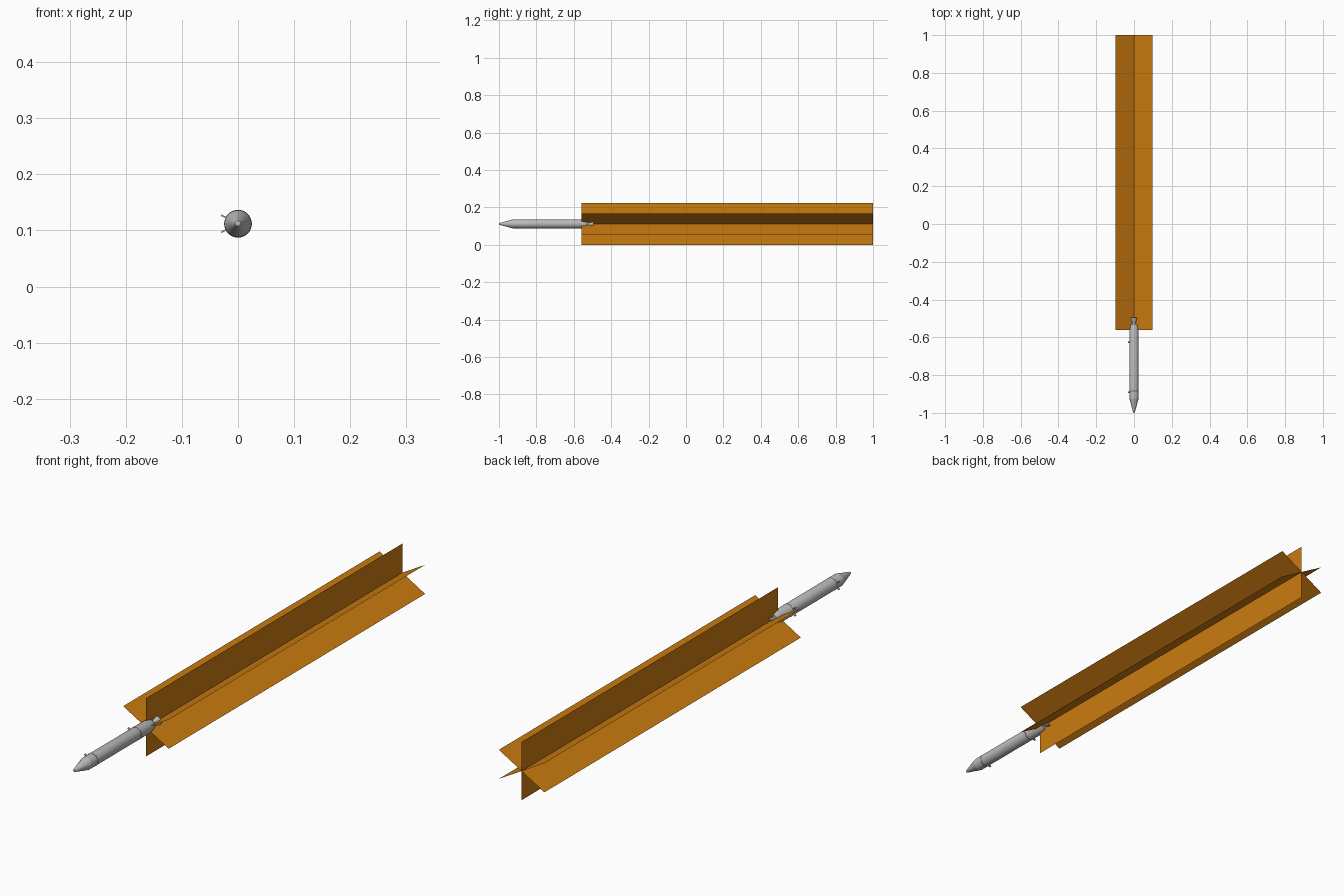
import bpy, bmesh, math
from mathutils import Matrix, Vector

if "Cube" in bpy.data.objects:
    bpy.data.objects.remove(bpy.data.objects["Cube"])

AXIS_Z = 0.112


def material(name, colour):
    m = bpy.data.materials.new(name)
    m.use_nodes = True
    m.diffuse_color = colour
    m.node_tree.nodes["Principled BSDF"].inputs["Base Color"].default_value = colour
    return m


orange = material("flame orange", (0.6, 0.2, 0.005, 1))
grey = material("hull grey", (0.5, 0.5, 0.5, 1))


def add(name, bm, mat):
    bmesh.ops.translate(bm, verts=bm.verts, vec=(0, 0, AXIS_Z))
    me = bpy.data.meshes.new(name)
    bm.to_mesh(me)
    bm.free()
    me.materials.append(mat)
    ob = bpy.data.objects.new(name, me)
    bpy.context.collection.objects.link(ob)
    return ob


def lathe(name, profile, mat, sides=32):
    """Spin a (y, radius) profile around the long axis."""
    bm = bmesh.new()
    vs = [bm.verts.new((r, y, 0)) for y, r in profile]
    es = [bm.edges.new(pair) for pair in zip(vs, vs[1:])]
    bmesh.ops.spin(bm, geom=vs + es, cent=(0, 0, 0), axis=(0, 1, 0),
                   angle=math.tau, steps=sides, use_merge=True)
    bmesh.ops.remove_doubles(bm, verts=bm.verts, dist=0.0001)
    bmesh.ops.recalc_face_normals(bm, faces=bm.faces)
    ob = add(name, bm, mat)
    bpy.ops.object.select_all(action="DESELECT")
    ob.select_set(True)
    bpy.context.view_layer.objects.active = ob
    bpy.ops.object.shade_smooth_by_angle(angle=math.radians(25))
    return ob


# Hull: pointed nose, straight tube, closed tail
lathe("nose_cone", [(-1, 0), (-0.996, 0.005), (-0.925, 0.024)], grey)
lathe("body_tube", [(-0.925, 0.024), (-0.55, 0.024), (-0.53, 0.018), (-0.53, 0)], grey)

# Thin joint bands
for name, y in (("front_band", -0.885), ("rear_band", -0.62)):
    lathe(name, [(y - 0.003, 0.024), (y - 0.002, 0.0247),
                 (y + 0.002, 0.0247), (y + 0.003, 0.024)], grey)

# Flared engine bell
lathe("engine_bell", [(-0.54, 0.010), (-0.525, 0.009), (-0.51, 0.015), (-0.495, 0.020),
                      (-0.51, 0.013), (-0.52, 0)], grey)

# Small lugs on one side of the hull
for place, y in (("front", -0.89), ("rear", -0.625)):
    for level, deg in (("upper", 153), ("lower", 207)):
        bm = bmesh.new()
        bmesh.ops.create_cube(bm, size=1)
        a = math.radians(deg)
        pos = Vector((math.cos(a), 0, math.sin(a))) * 0.028
        pos.y = y
        bmesh.ops.transform(bm, verts=bm.verts,
                            matrix=Matrix.Translation(pos) @ Matrix.Rotation(-a, 4, "Y")
                            @ Matrix.Diagonal((0.011, 0.008, 0.003, 1)))
        add(f"{place}_{level}_lug", bm, grey)

# Exhaust: three crossing sheets
for i, deg in enumerate((30, 90, 150)):
    a = math.radians(deg)
    edge = Vector((math.cos(a), 0, math.sin(a))) * 0.112
    bm = bmesh.new()
    near, far = Vector((0, -0.56, 0)), Vector((0, 1, 0))
    bm.faces.new([bm.verts.new(p) for p in
                  (near - edge, near + edge, far + edge, far - edge)])
    add(f"flame_sheet_{i + 1}", bm, orange)
